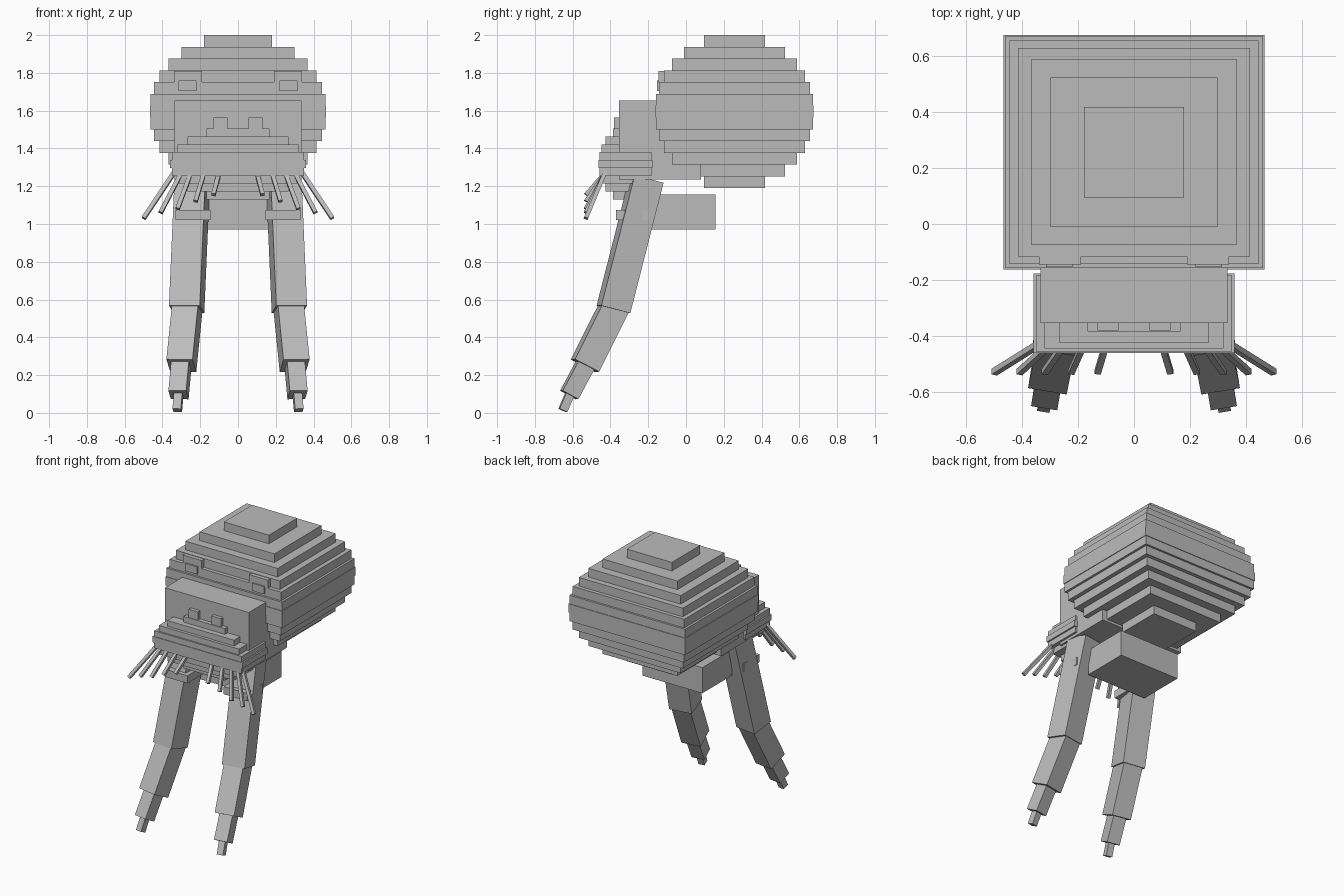
import bpy
import bmesh
from mathutils import Matrix, Vector

cube = bpy.data.objects.get("Cube")
if cube:
    bpy.data.objects.remove(cube, do_unlink=True)

grey = bpy.data.materials.new("plain_grey")
grey.use_nodes = True
tone = (0.5, 0.5, 0.5, 1)
grey.diffuse_color = tone
grey.node_tree.nodes["Principled BSDF"].inputs["Base Color"].default_value = tone


def make(name, matrices):
    """One object made of unit cubes, each placed by a matrix."""
    bm = bmesh.new()
    for m in matrices:
        bmesh.ops.create_cube(bm, size=1, matrix=m)
    mesh = bpy.data.meshes.new(name)
    bm.to_mesh(mesh)
    bm.free()
    mesh.materials.append(grey)
    obj = bpy.data.objects.new(name, mesh)
    bpy.context.collection.objects.link(obj)
    return obj


def box(x, y, z):
    """Matrix of a box spanning three (low, high) ranges."""
    spans = (x, y, z)
    centre = Vector([(a + b) / 2 for a, b in spans])
    size = [b - a for a, b in spans]
    return Matrix.Translation(centre) @ Matrix.Diagonal((*size, 1))


def beam(start, end, width, depth, side_axis):
    """Matrix of a beam from start to end, its width lying along side_axis."""
    a, b = Vector(start), Vector(end)
    up = (a - b).normalized()
    side = Vector(side_axis)
    side = (side - up * side.dot(up)).normalized()
    turn = Matrix((side, up.cross(side), up)).transposed().to_4x4()
    return (Matrix.Translation((a + b) / 2) @ turn
            @ Matrix.Diagonal((width, depth, (a - b).length, 1)))


def stack(name, y, z_low, z_high, half_x, half_y, steps):
    """Rounded pile of slabs, mirrored about its widest slab."""
    steps = steps + steps[-2::-1]
    h = (z_high - z_low) / len(steps)
    make(name, [box((-half_x * s, half_x * s), (y - half_y * s, y + half_y * s),
                    (z_low + i * h, z_low + (i + 1) * h))
                for i, s in enumerate(steps)])


def mirrored(name, matrices):
    """The part on the left, and a mirrored copy on the right."""
    obj = make("left_" + name, matrices)
    obj2 = make("right_" + name, matrices)
    obj2.data.transform(Matrix.Diagonal((-1, 1, 1, 1)))
    obj2.data.flip_normals()


# Big stepped shell and the smaller stepped muzzle
stack("shell", 0.257, 1.19, 2.0, 0.467, 0.419,
      [0.385, 0.64, 0.79, 0.89, 0.955, 0.99, 1])
stack("muzzle", -0.32, 1.13, 1.505, 0.36, 0.142,
      [0.46, 0.74, 0.89, 0.97, 1])

# Head and hips
make("head", [box((-0.335, 0.335), (-0.355, 0.08), (1.235, 1.655))])
make("hips", [box((-0.24, 0.24), (-0.18, 0.156), (0.97, 1.155))])

# Brows, eyes, nostrils, and straps in front of the legs
mirrored("brow", [box((0.19, 0.34), (-0.145, 0), (1.75, 1.81))])
mirrored("eye", [box((0.22, 0.315), (-0.154, 0), (1.705, 1.76))])
mirrored("nostril", [box((0.055, 0.13), (-0.381, -0.3), (1.5, 1.565))])
mirrored("strap", [box((0.145, 0.33), (-0.37, -0.19), (1.02, 1.075))])

# Legs: thigh, shin, ankle and foot, turned slightly outward
side_axis = (0.988, 0.156, 0)
segments = {
    "thigh": ((0.242, -0.208, 1.238), (0.272, -0.384, 0.548), 0.165, 0.16),
    "shin": ((0.266, -0.367, 0.585), (0.3, -0.535, 0.25), 0.14, 0.145),
    "ankle": ((0.3, -0.53, 0.26), (0.315, -0.618, 0.095), 0.095, 0.095),
    "foot": ((0.313, -0.61, 0.11), (0.322, -0.652, 0.013), 0.045, 0.045),
}
for name, (a, b, w, d) in segments.items():
    mirrored(name, [beam(a, b, w, d, side_axis)])

# Whiskers fanning out below the muzzle: root x, tip x, tip z
fan = [(0.34, 0.5, 1.03), (0.3, 0.41, 1.06), (0.25, 0.32, 1.08),
       (0.18, 0.225, 1.12), (0.1, 0.13, 1.155)]
mirrored("whiskers", [beam((a, -0.43, 1.27), (b, -0.53, z), 0.022, 0.022, (1, 0, 0))
                      for a, b, z in fan])
